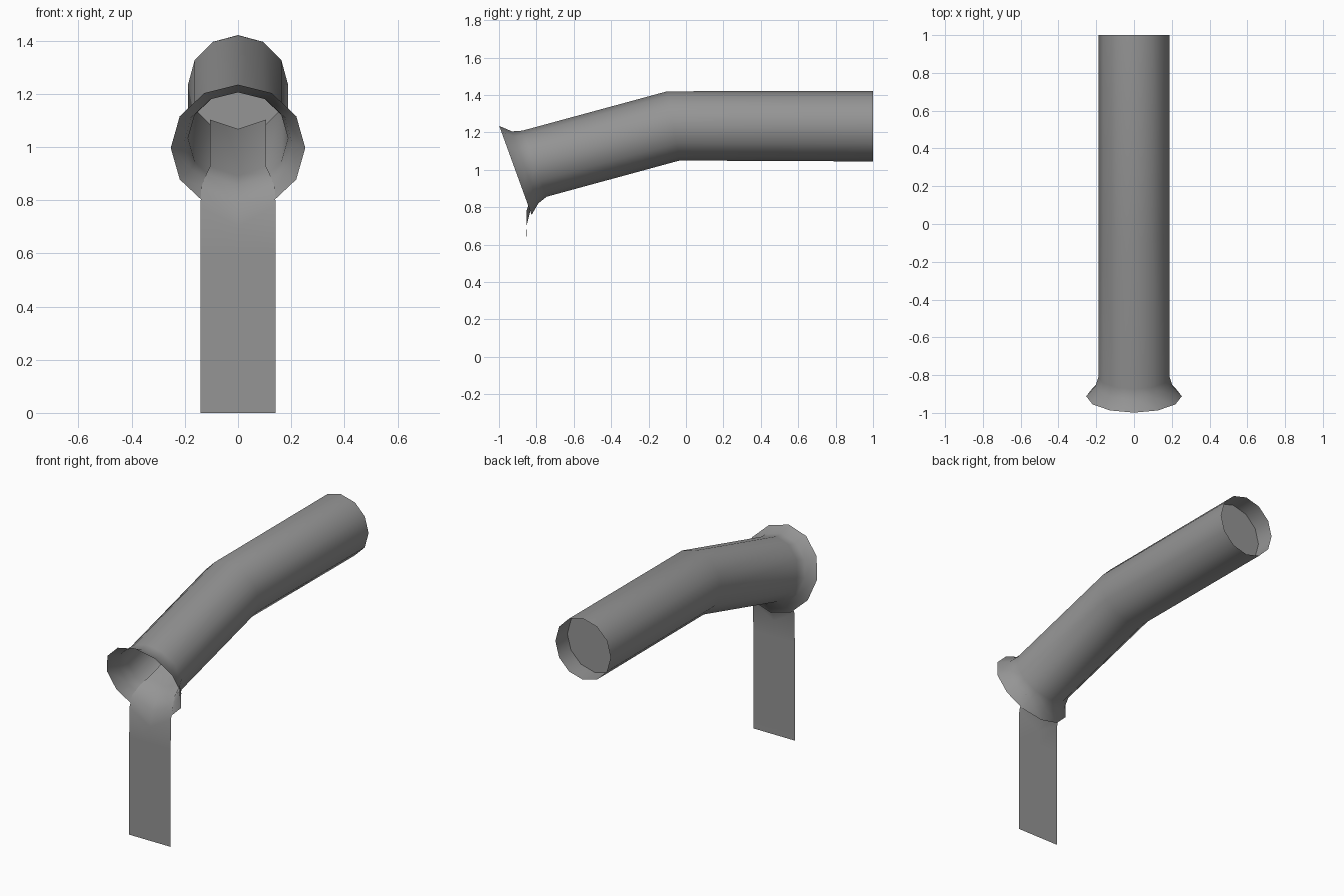
import bpy, bmesh
from math import sin, cos, pi, radians

if "Cube" in bpy.data.objects:
    bpy.data.objects.remove(bpy.data.objects["Cube"], do_unlink=True)

grey = bpy.data.materials.new("plain_grey")
grey.use_nodes = True
colour = (0.3, 0.3, 0.3, 1)
grey.diffuse_color = colour
grey.node_tree.nodes["Principled BSDF"].inputs["Base Color"].default_value = colour

SIDES = 12


def ring(y, z, radius, tilt):
    """Points of one tilted pipe section, starting at the top."""
    a = radians(tilt)
    points = []
    for i in range(SIDES):
        t = 2 * pi * i / SIDES
        up = radius * cos(t)
        points.append((radius * sin(t), y - up * sin(a), z + up * cos(a)))
    return points


def loft(name, rows, closed):
    """Skin consecutive rows of points with quads."""
    bm = bmesh.new()
    verts = [[bm.verts.new(p) for p in row] for row in rows]
    for a, b in zip(verts, verts[1:]):
        n = len(a)
        for i in range(n if closed else n - 1):
            j = (i + 1) % n
            bm.faces.new((a[i], a[j], b[j], b[i]))
    if len(rows) == 1:
        bm.faces.new(verts[0])
    bm.normal_update()
    mesh = bpy.data.meshes.new(name)
    bm.to_mesh(mesh)
    bm.free()
    mesh.materials.append(grey)
    obj = bpy.data.objects.new(name, mesh)
    bpy.context.collection.objects.link(obj)
    bpy.ops.object.select_all(action="DESELECT")
    obj.select_set(True)
    bpy.context.view_layer.objects.active = obj
    bpy.ops.object.shade_smooth_by_angle(angle=radians(45))
    return obj


# Bent pipe with flared mouth: y, z, radius, tilt
pipe = [(1, 1.233, 0.188, 0), (-0.067, 1.235, 0.188, 10),
        (-0.81, 1.033, 0.188, 20), (-0.86, 1.013, 0.205, 20),
        (-0.912, 0.997, 0.253, 20)]
loft("pipe", [ring(*s) for s in pipe], True)

# Disc closing the pipe just inside its back end
loft("end_disc", [ring(0.885, 1.233, 0.187, 0)], True)

# Ribbon along the pipe floor, pouring over the lip: y, z, half width, edge lift
ribbon = [(0.885, 1.068, 0.105, 0.035), (-0.06, 1.068, 0.105, 0.035),
          (-0.71, 0.892, 0.105, 0.035), (-0.78, 0.857, 0.12, 0.04),
          (-0.83, 0.79, 0.138, 0.06), (-0.853, 0.7, 0.141, 0.08),
          (-0.855, 0.6, 0.141, 0), (-0.855, 0, 0.141, 0)]
loft("water_ribbon",
     [[(-w, y, z + lift), (0, y, z), (w, y, z + lift)] for y, z, w, lift in ribbon],
     False)
